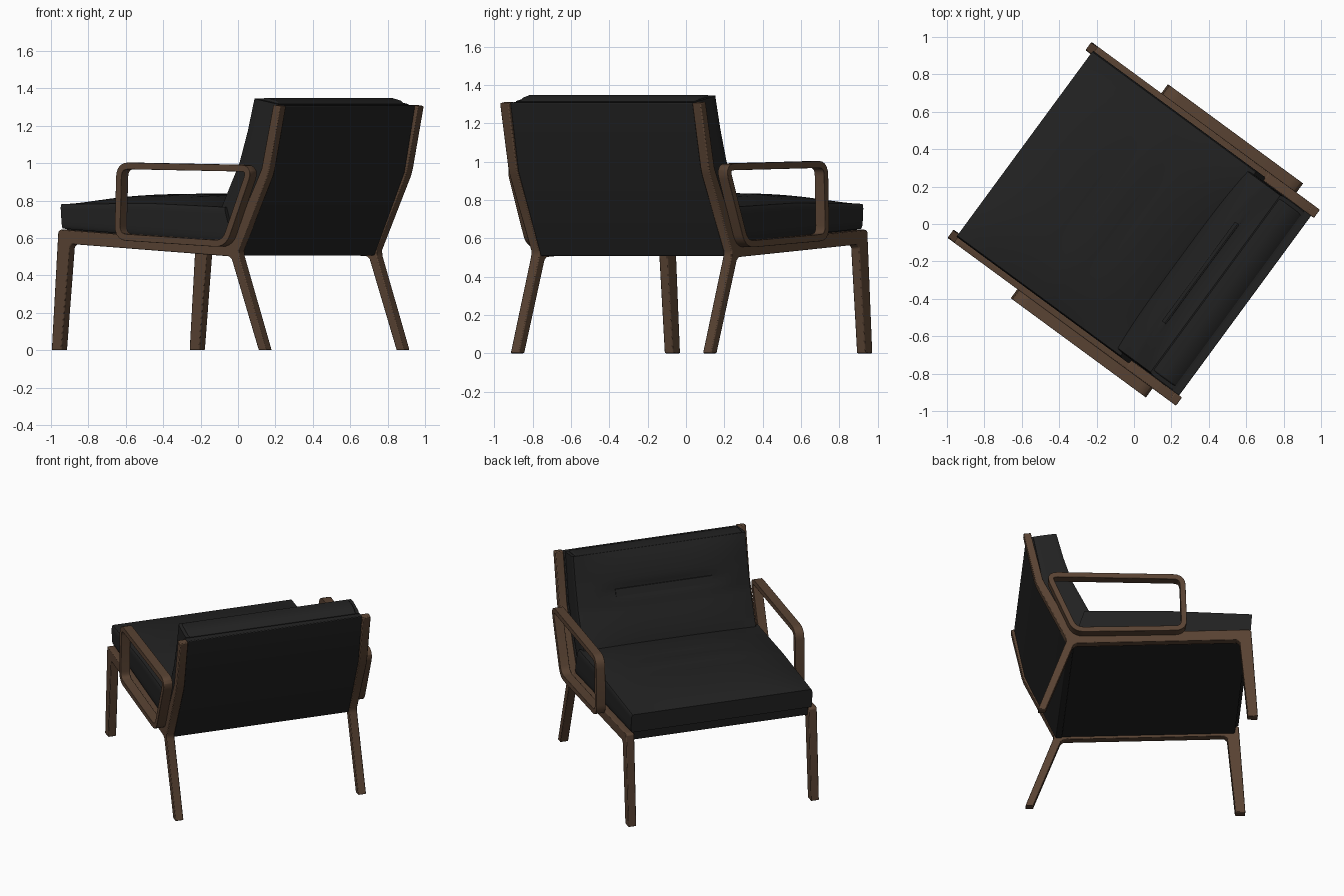
import bpy, bmesh, math
from mathutils import Vector, Matrix

if "Cube" in bpy.data.objects:
    bpy.data.objects.remove(bpy.data.objects["Cube"])

# Local axes: x = depth (front is negative), y = width; the whole chair is turned about z
TURN = Matrix.Rotation(math.radians(-36.3), 4, 'Z')


def material(name, rgb):
    m = bpy.data.materials.new(name)
    m.diffuse_color = (*rgb, 1)
    m.use_nodes = True
    m.node_tree.nodes["Principled BSDF"].inputs["Base Color"].default_value = m.diffuse_color
    return m


WOOD = material("walnut_wood", (0.100, 0.056, 0.033))
BLACK = material("black_leather", (0.016, 0.016, 0.016))


def finish(name, bm, mat, bevel=0.0, angle=35):
    bmesh.ops.recalc_face_normals(bm, faces=bm.faces)
    bm.transform(TURN)
    me = bpy.data.meshes.new(name)
    bm.to_mesh(me)
    bm.free()
    me.materials.append(mat)
    ob = bpy.data.objects.new(name, me)
    bpy.context.collection.objects.link(ob)
    if bevel:
        b = ob.modifiers.new("soft_edges", 'BEVEL')
        b.width, b.segments, b.limit_method = bevel, 2, 'ANGLE'
    bpy.ops.object.select_all(action='DESELECT')
    ob.select_set(True)
    bpy.context.view_layer.objects.active = ob
    bpy.ops.object.shade_smooth_by_angle(angle=math.radians(angle))
    return ob


def extrude_profile(name, pts, y0, y1, mat, bevel):
    """Side profile (depth, height) swept across the width."""
    bm = bmesh.new()
    f = bm.faces.new([bm.verts.new((x, y0, z)) for x, z in pts])
    ext = bmesh.ops.extrude_face_region(bm, geom=[f])
    for v in ext['geom']:
        if isinstance(v, bmesh.types.BMVert):
            v.co.y = y1
    return finish(name, bm, mat, bevel)


def round_corners(pts, r, n=5):
    out = []
    for i, p in enumerate(pts):
        p = Vector(p)
        a = (Vector(pts[i - 1]) - p).normalized()
        b = (Vector(pts[(i + 1) % len(pts)]) - p).normalized()
        for k in range(n + 1):
            t = k / n
            out.append((1 - t) ** 2 * (p + a * r) + 2 * t * (1 - t) * p + t * t * (p + b * r))
    return out


def loop_bar(name, pts, half, y0, y1, mat):
    """Closed rectangular bar following a rounded loop."""
    path = round_corners(pts, 0.06)
    n = len(path)
    bm = bmesh.new()
    rings = []
    for i, p in enumerate(path):
        t = (path[(i + 1) % n] - path[i - 1]).normalized()
        nrm = Vector((-t.y, t.x)) * half
        rings.append([bm.verts.new((q.x, y, q.y)) for q, y in
                      ((p + nrm, y0), (p + nrm, y1), (p - nrm, y1), (p - nrm, y0))])
    for i in range(n):
        a, b = rings[i], rings[(i + 1) % n]
        for k in range(4):
            bm.faces.new((a[k], a[(k + 1) % 4], b[(k + 1) % 4], b[k]))
    return finish(name, bm, mat, 0.006)


def along(line, t):
    """Point on a polyline of (depth, height) at 0..1."""
    s = min(t * (len(line) - 1), len(line) - 1.0001)
    i = int(s)
    return Vector(line[i]).lerp(Vector(line[i + 1]), s - i)


def cushion(name, under, upper, half_w, bulge):
    """Soft block between two profile lines; bulge(t, y) puffs the upper side."""
    bm = bmesh.new()
    bmesh.ops.create_cube(bm, size=2)
    bmesh.ops.subdivide_edges(bm, edges=bm.edges, cuts=23, use_grid_fill=True)
    for v in bm.verts:
        a, b, c = v.co
        t = (a + 1) / 2
        lo, hi = along(under, t), along(upper, t)
        out = (hi - lo).normalized()
        h = (c + 1) / 2
        p = lo.lerp(hi, h) + out * bulge(t, b) * h
        soft = 1 - 0.012 * abs(c) ** 6          # slightly tucked side edges
        v.co = (p.x, b * half_w * soft, p.y)
    return finish(name, bm, BLACK, 0, 40)


# Side frames: front leg, seat rail, back leg and back post in one outline
FRAME = [(-.76, 0), (-.695, 0), (-.643, .55), (-.625, .567), (.415, .502), (.435, .485),
         (.613, 0), (.663, 0), (.483, .505), (.481, .535), (.672, .93), (.685, .97),
         (.757, 1.305), (.71, 1.312), (.632, .97), (.615, .935), (.425, .572),
         (-.70, .645), (-.717, .635)]
# Armrest loops
ARM = [(-.268, .986), (.60, .972), (.428, .568), (-.28, .606)]
for side, s in (("left", -1), ("right", 1)):
    extrude_profile(side + "_side_frame", FRAME, s * .595, s * .65, WOOD, 0.005)
    loop_bar(side + "_armrest", ARM, 0.018, s * .648, s * .71, WOOD)

# Upholstered back shell between the posts
extrude_profile("back_shell", [(.43, .507), (.468, .507), (.668, .95), (.738, 1.308),
                               (.69, 1.312), (.62, .95), (.42, .55)],
                -.597, .597, BLACK, 0.005)
# Seat base between the rails
extrude_profile("seat_base", [(-.69, .585), (.44, .515), (.44, .575), (-.70, .65)],
                -.597, .597, BLACK, 0.005)


def puff(t, y):
    return (1 - abs(2 * t - 1) ** 3.5) * (1 - abs(y) ** 3.5)


# Seat cushion with faint cross folds
def seat_bulge(t, y):
    fold = sum(math.exp(-((t - c) / .035) ** 2) for c in (.42, .62))
    return .052 * puff(t, y) - .005 * fold * max(0, 1 - (y / .7) ** 2)


cushion("seat_cushion",
        [(-.715, .65), (-.15, .613), (.42, .575)],
        [(-.725, .78), (-.15, .785), (.36, .765)], .617, seat_bulge)


# Back cushion with a shallow stitched fold across the middle
def back_bulge(t, y):
    fold = math.exp(-((t - .64) / .06) ** 2) * max(0, 1 - (y / .75) ** 4)
    return .04 * puff(t, y) - .018 * fold


BACK_REAR = [(.43, .60), (.535, .80), (.632, .98), (.665, 1.15), (.70, 1.315)]
BACK_FRONT = [(.29, .70), (.37, .86), (.44, 1.0), (.495, 1.17), (.54, 1.345)]
cushion("back_cushion", BACK_REAR, BACK_FRONT, .593, back_bulge)

# Top roll that rounds the back cushion over to the shell
extrude_profile("back_cushion_top", [(.545, 1.30), (.543, 1.345), (.61, 1.348),
                                     (.665, 1.335), (.70, 1.31)], -.57, .57, BLACK, 0.008)


# Stitched strip lying in the fold
def strip_point(t):
    lo, hi = along(BACK_REAR, t), along(BACK_FRONT, t)
    return hi + (hi - lo).normalized() * (back_bulge(t, 0) + .006)


p, q = strip_point(.60), strip_point(.665)
extrude_profile("stitched_strip", [p, q, q + Vector((.009, 0)), p + Vector((.009, 0))],
                -.33, .33, BLACK, 0)
